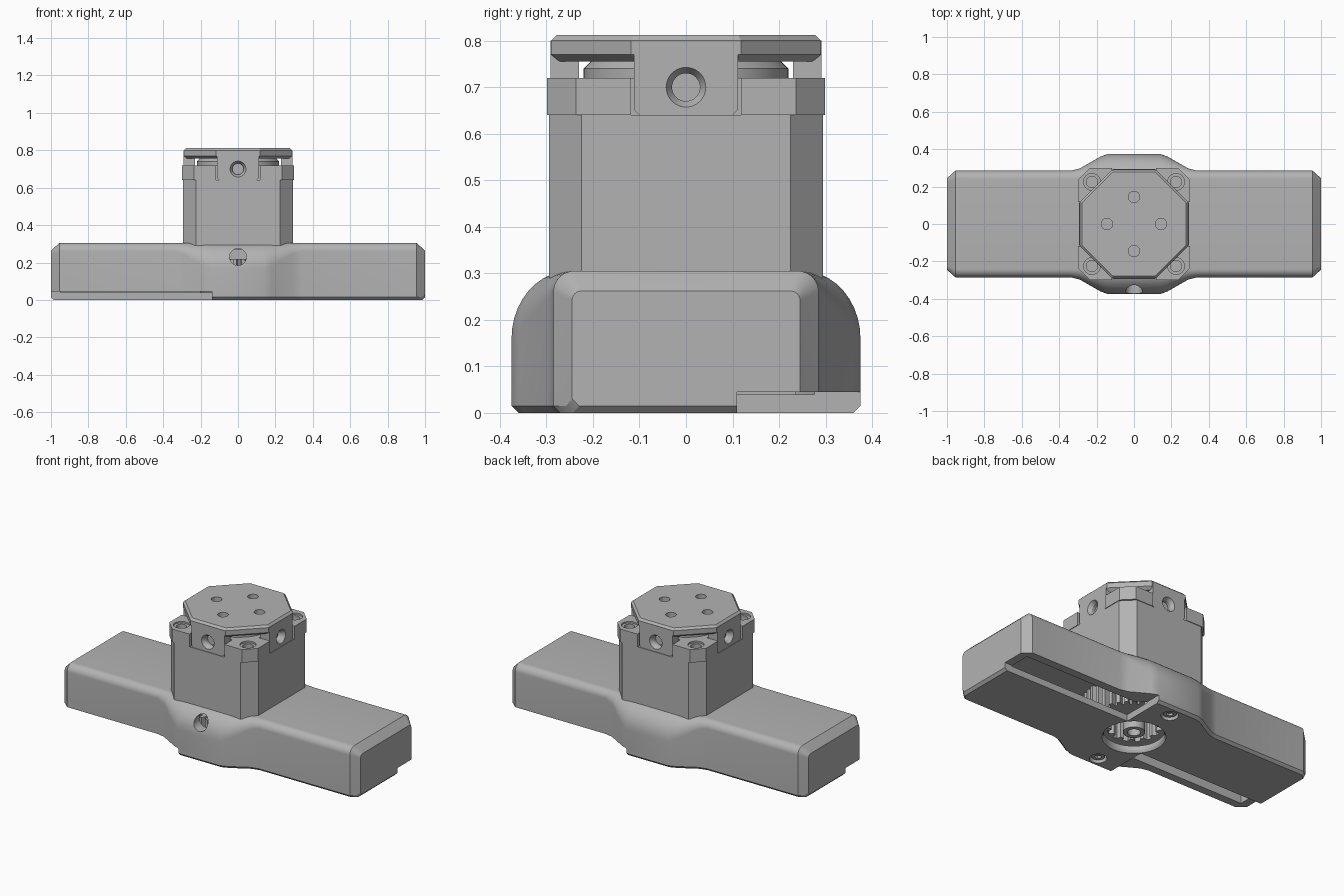
import bpy, bmesh, math
from mathutils import Matrix

if "Cube" in bpy.data.objects:
    bpy.data.objects.remove(bpy.data.objects["Cube"], do_unlink=True)

grey = bpy.data.materials.new("plain grey")
grey.use_nodes = True
GREY = (0.45, 0.45, 0.45, 1)
grey.diffuse_color = GREY
grey.node_tree.nodes["Principled BSDF"].inputs["Base Color"].default_value = GREY


def finish(bm, name):
    bmesh.ops.recalc_face_normals(bm, faces=bm.faces)
    mesh = bpy.data.meshes.new(name)
    bm.to_mesh(mesh)
    bm.free()
    mesh.materials.append(grey)
    obj = bpy.data.objects.new(name, mesh)
    bpy.context.collection.objects.link(obj)
    return obj


def loft(name, rings):
    """Skin closed rings of equal length and cap both ends."""
    bm = bmesh.new()
    rows = [[bm.verts.new(p) for p in ring] for ring in rings]
    n = len(rows[0])
    for a, b in zip(rows, rows[1:]):
        for i in range(n):
            j = (i + 1) % n
            bm.faces.new((a[i], a[j], b[j], b[i]))
    bm.faces.new(rows[0])
    bm.faces.new(rows[-1])
    return finish(bm, name)


def box(name, x0, x1, y0, y1, z0, z1):
    return loft(name, [[(x0, y0, z), (x1, y0, z), (x1, y1, z), (x0, y1, z)] for z in (z0, z1)])


def chamfered(name, levels):
    """Square with cut corners, stacked as (z, half size, half flat)."""
    rings = []
    for z, h, f in levels:
        quarter = [(h, -f), (h, f)]
        rings.append([(x * c - y * s, x * s + y * c, z)
                      for c, s in ((1, 0), (0, 1), (-1, 0), (0, -1)) for x, y in quarter])
    return loft(name, rings)


def turned(name, levels, x=0, y=0, sides=40):
    """Round part stacked as (z, radius)."""
    return loft(name, [[(x + r * math.cos(i * math.tau / sides), y + r * math.sin(i * math.tau / sides), z)
                        for i in range(sides)] for z, r in levels])


def toothed(name, z0, z1, root, tip, teeth):
    ring = []
    for i in range(teeth):
        for frac, r in ((0, root), (0.3, root), (0.42, tip), (0.85, tip)):
            a = (i + frac) * math.tau / teeth
            ring.append((r * math.cos(a), r * math.sin(a)))
    return loft(name, [[(x, y, z) for x, y in ring] for z in (z0, z1)])


def cut(obj, *cutters):
    bpy.context.view_layer.objects.active = obj
    for c in cutters:
        mod = obj.modifiers.new("cut", "BOOLEAN")
        mod.operation = "DIFFERENCE"
        mod.solver = "EXACT"
        mod.object = c
        bpy.ops.object.modifier_apply(modifier=mod.name)
        bpy.data.objects.remove(c, do_unlink=True)
    return obj


def sideways(obj, angle, z):
    """Lay an upright part along -y, then turn it about z."""
    obj.data.transform(Matrix.Rotation(angle, 4, "Z") @ Matrix.Translation((0, 0, z))
                       @ Matrix.Rotation(math.pi / 2, 4, "X"))
    return obj


# Housing: cross-sections along x, wider and rounder in the middle
def section(x, w, top, ry, rz, z0):
    half = [(w - 0.015, z0), (w, z0 + 0.015)]
    half += [(w - ry + ry * math.cos(t), top - rz + rz * math.sin(t))
             for t in (i * math.pi / 20 for i in range(11))]
    return [(x, y, z) for y, z in half] + [(x, -y, z) for y, z in reversed(half)]


H = 0.305
side = [(1, 0.245, 0.262, 0.02, 0.02, 0.015), (0.985, 0.258, 0.277, 0.03, 0.03, 0),
        (0.955, 0.285, H, 0.045, 0.045, 0), (0.34, 0.285, H, 0.045, 0.045, 0),
        (0.29, 0.297, H, 0.056, 0.06, 0), (0.18, 0.36, H, 0.112, 0.13, 0),
        (0.14, 0.375, H, 0.125, 0.145, 0)]
stations = [(-s[0],) + s[1:] for s in side] + side[::-1]
housing = loft("housing", [section(*s) for s in stations])
cut(housing,
    box("c", -0.95, 0.95, -0.235, 0.235, 0.04, 0.27),
    turned("c", [(0.04, 0.31), (0.27, 0.31)]),
    box("c", 0.14, 1.2, 0.11, 0.5, -0.1, 0.045),
    box("c", -1.2, -0.14, -0.5, -0.11, -0.1, 0.045),
    turned("c", [(-0.01, 0.178), (0.015, 0.165), (0.06, 0.165)]),
    sideways(turned("c", [(0.27, 0.045), (0.5, 0.045)]), 0, 0.23))
for y in (-0.3, 0.3):
    cut(housing, turned("c", [(-0.01, 0.05), (0.012, 0.045), (0.03, 0.045)], 0, y))
    cut(turned("cover_screw", [(0.012, 0.036), (0.034, 0.036)], 0, y),
        turned("c", [(0, 0.02), (0.025, 0.02)], 0, y, 6))

# Drive gear and hub inside the housing
cut(toothed("drive_gear", 0.06, 0.22, 0.255, 0.285, 40),
    toothed("c", 0.03, 0.17, 0.125, 0.15, 14))
cut(turned("gear_hub", [(0.03, 0.06), (0.2, 0.06)]), turned("c", [(0, 0.035), (0.12, 0.035)]))

# Motor body and its flange
chamfered("motor_body", [(0.29, 0.295, 0.225), (0.64, 0.295, 0.225)])
flange = chamfered("motor_flange", [(0.64, 0.299, 0.236), (0.72, 0.299, 0.236)])
for s in (-1, 1):
    cut(flange, box("c", *sorted((s * 0.225, s * 0.4)), -0.118, 0.118, 0.6, 0.8),
        box("c", -0.118, 0.118, *sorted((s * 0.225, s * 0.4)), 0.6, 0.8))
    for t in (-1, 1):
        cut(flange, turned("c", [(0.71, 0.045), (0.8, 0.045)], s * 0.225, t * 0.225, 24),
            turned("c", [(0.67, 0.03), (0.8, 0.03)], s * 0.225, t * 0.225, 24))
turned("motor_collar", [(0.715, 0.22), (0.74, 0.22), (0.75, 0.21), (0.76, 0.2)], sides=64)

# Octagonal cap with four holes
cap = chamfered("cap", [(0.755, 0.272, 0.11), (0.77, 0.29, 0.118), (0.8, 0.29, 0.118), (0.812, 0.278, 0.113)])
for x, y in ((0.145, 0), (-0.145, 0), (0, 0.145), (0, -0.145)):
    cut(cap, turned("c", [(0.77, 0.03), (0.9, 0.03)], x, y, 24))

# Four clamp tabs hanging from the cap, each with a countersunk hole
for i, side_name in enumerate(("front", "left", "back", "right")):
    outline = [(-0.1, -0.06), (0.1, -0.06), (0.112, -0.048), (0.112, 0.1), (-0.112, 0.1), (-0.112, -0.048)]
    tab = loft(side_name + "_tab", [[(x, z, d) for x, z in outline] for d in (0.23, 0.291)])
    cut(tab, turned("c", [(0.25, 0.03), (0.27, 0.03), (0.3, 0.048)]))
    sideways(tab, i * math.pi / 2, 0.7)

# Smooth curved areas while keeping hard edges
for obj in bpy.context.scene.objects:
    obj.select_set(obj.type == "MESH")
bpy.context.view_layer.objects.active = housing
bpy.ops.object.shade_smooth_by_angle(angle=math.radians(25))
